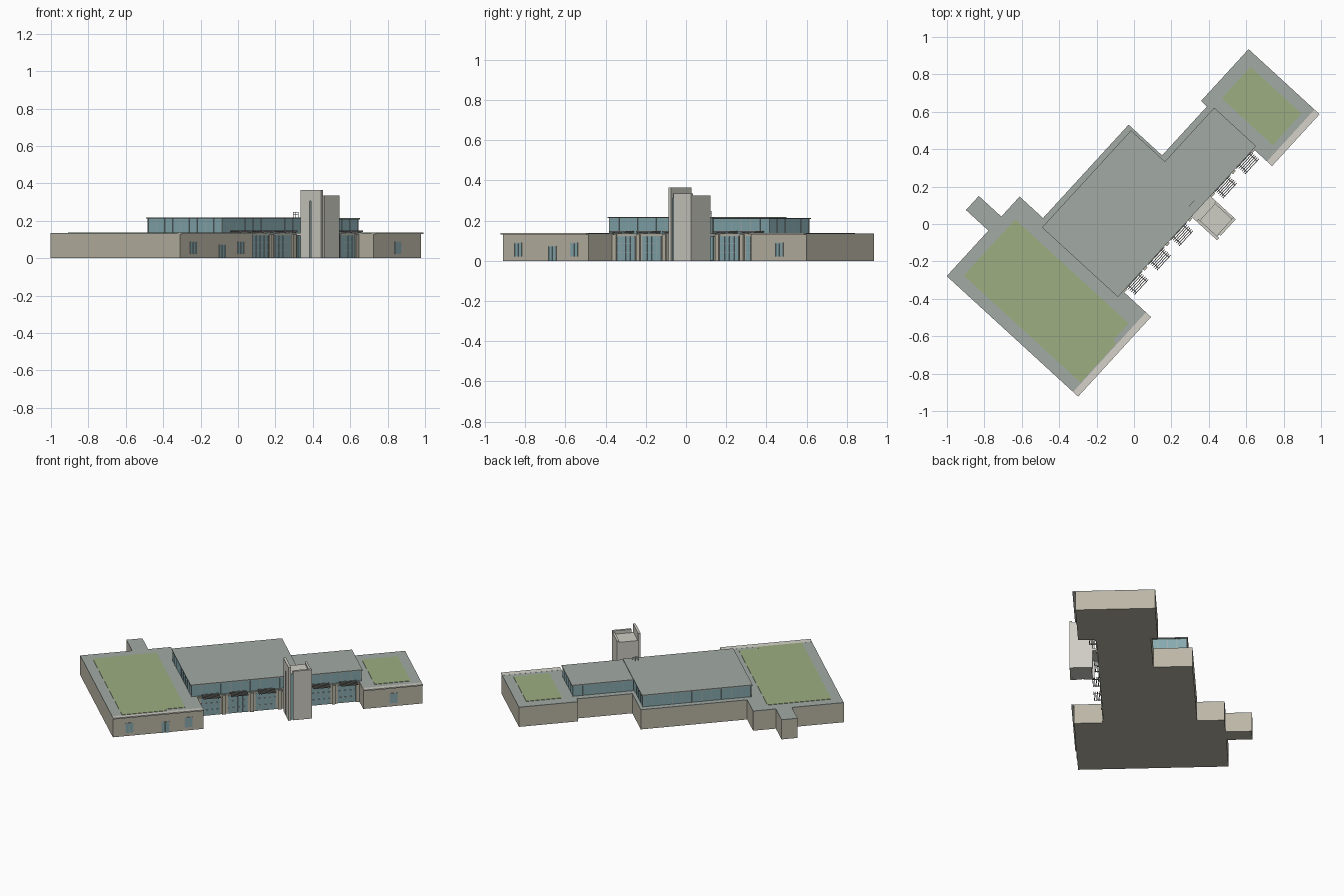
import bpy, bmesh
from math import radians
from mathutils import Matrix, Vector

if "Cube" in bpy.data.objects:
    bpy.data.objects.remove(bpy.data.objects["Cube"])

# Building frame: U runs along the long axis, V towards the street facade
ROT = Matrix.Rotation(radians(-42.5), 4, 'Z')


def mat(name, c):
    m = bpy.data.materials.new(name)
    m.diffuse_color = (*c, 1)
    m.use_nodes = True
    m.node_tree.nodes["Principled BSDF"].inputs["Base Color"].default_value = m.diffuse_color
    return m


WALL = mat("wall", (0.50, 0.47, 0.38))
ROOF = mat("roof", (0.36, 0.40, 0.37))
GREEN = mat("planted_roof", (0.34, 0.42, 0.22))
GLASS = mat("glass", (0.24, 0.40, 0.43))
FRAME = mat("frame", (0.36, 0.42, 0.42))
STONE = mat("pale_stone", (0.62, 0.61, 0.55))
DARK = mat("slat", (0.25, 0.25, 0.24))


def finish(name, bm, material):
    bmesh.ops.recalc_face_normals(bm, faces=bm.faces)
    bm.transform(ROT)
    me = bpy.data.meshes.new(name)
    bm.to_mesh(me)
    bm.free()
    me.materials.append(material)
    ob = bpy.data.objects.new(name, me)
    bpy.context.collection.objects.link(ob)
    return ob


def boxes(name, items, material):
    """Each item is (u0, u1, v0, v1, z0, z1); all become one object."""
    bm = bmesh.new()
    for u0, u1, v0, v1, z0, z1 in items:
        m = (Matrix.Translation(((v0 + v1) / 2, (u0 + u1) / 2, (z0 + z1) / 2))
             @ Matrix.Diagonal((v1 - v0, u1 - u0, z1 - z0, 1)))
        bmesh.ops.create_cube(bm, size=1, matrix=m)
    return finish(name, bm, material)


def prism(name, uv, z0, z1, material):
    """Extruded plan outline."""
    bm = bmesh.new()
    f = bm.faces.new([bm.verts.new((v, u, z0)) for u, v in uv])
    r = bmesh.ops.extrude_face_region(bm, geom=[f])
    bmesh.ops.translate(bm, vec=(0, 0, z1 - z0),
                        verts=[g for g in r["geom"] if isinstance(g, bmesh.types.BMVert)])
    return finish(name, bm, material)


def eave(name, u0, u1, v0, v1):
    """Thin plate rising outward along a wing front."""
    bm = bmesh.new()
    prof = [(v0, .130), (v1, .130), (v1, .138), (v0, .1355)]
    f = bm.faces.new([bm.verts.new((v, u0, z)) for v, z in prof])
    r = bmesh.ops.extrude_face_region(bm, geom=[f])
    bmesh.ops.translate(bm, vec=Vector((0, u1 - u0, 0)),
                        verts=[g for g in r["geom"] if isinstance(g, bmesh.types.BMVert)])
    return finish(name, bm, STONE)


# Ground floor footprint: wing, rear stub, hall, link, small wing
plan = [(-.882, .386), (-.305, .386), (-.305, .20), (.727, .20), (.727, .316),
        (1.103, .316), (1.103, -.18), (.727, -.18), (.727, -.137), (.372, -.137),
        (.372, -.38), (-.305, -.38), (-.305, -.55), (-.45, -.55), (-.45, -.713),
        (-.552, -.713), (-.552, -.55), (-.882, -.55)]
prism("ground_floor_walls", plan, 0, .130, WALL)
prism("low_roof", plan, .130, .135, ROOF)
eave("large_wing_eave", -.882, -.305, .366, .403)
eave("small_wing_eave", .727, 1.103, .298, .335)

# Planted roofs
prism("large_green_roof", [(-.818, -.485), (-.411, -.485), (-.411, .338), (-.535, .338),
                           (-.535, .362), (-.818, .362)], .134, .1375, GREEN)
prism("small_green_roof", [(.812, -.108), (1.04, -.108), (1.04, .262), (.812, .262)],
      .134, .1375, GREEN)


def clerestory(name, u0, u1, v0, v1, top):
    """Glazed upper storey with mullions and a flat roof."""
    i = .008
    a, b, c, d = u0 + i, u1 - i, v0 + i, v1 - i
    boxes(name + "_glass", [(a, b, c, d, .134, top - .006)], GLASS)
    boxes(name + "_roof", [(u0, u1, v0, v1, top - .007, top)], ROOF)
    t, bars = .002, []
    nu, nv = round((b - a) / .06), round((d - c) / .06)
    for k in range(nu + 1):
        u = a + (b - a) * k / nu
        bars += [(u - t, u + t, v - t, v + t, .134, top - .006) for v in (c, d)]
    for k in range(nv + 1):
        v = c + (d - c) * k / nv
        bars += [(u - t, u + t, v - t, v + t, .134, top - .006) for u in (a, b)]
    boxes(name + "_mullions", bars, FRAME)


clerestory("hall_clerestory", -.346, .358, -.350, .200, .219)
clerestory("link_clerestory", .350, .748, -.104, .200, .214)

# Facade bays: glazing, mullion grid and slatted sun shade
glass, bars, slats = [], [], []
for cu in (-.222, -.045, .132, .478, .653):
    h = .063
    glass.append((cu - h, cu + h, .195, .2025, .002, .122))
    for k in range(5):
        u = cu - h + 2 * h * k / 4
        bars.append((u - .0015, u + .0015, .2, .205, .002, .122))
    for z in (.04, .085, .122):
        bars.append((cu - h, cu + h, .2, .205, z - .0015, z + .0015))
    for k in range(6):
        v = .202 + k * .011
        slats.append((cu - .055, cu + .055, v - .002, v + .002, .140, .147))
    for u in (cu - .04, cu + .04):
        slats.append((u - .002, u + .002, .185, .26, .136, .140))
boxes("bay_glazing", glass, GLASS)
boxes("bay_mullions", bars, FRAME)
boxes("sun_shade_slats", slats, DARK)

# Piers between the bays
boxes("facade_piers", [(u - .012, u + .012, .2, .21, 0, .130)
                       for u in (-.293, -.134, .043, .221, .40, .565, .715)], WALL)

# Windows and door in the wing fronts
panes, rims = [], []
for u, v, z0, z1 in ((-.777, .386, .022, .088), (-.547, .386, 0, .072),
                     (-.40, .386, .022, .088), (.92, .316, .022, .088)):
    panes.append((u - .024, u + .024, v - .005, v + .002, z0, z1))
    rims += [(u + s - .002, u + s + .002, v, v + .004, z0, z1) for s in (-.024, 0, .024)]
    rims.append((u - .026, u + .026, v, v + .004, z1 - .002, z1 + .002))
boxes("wing_windows", panes, GLASS)
boxes("wing_window_frames", rims, FRAME)

# Entrance tower: core, wall slabs of different heights, glass slots
boxes("tower_core", [(.252, .372, .246, .368, 0, .312)], STONE)
boxes("tower_slabs", [(.236, .252, .236, .302, 0, .365), (.236, .252, .314, .386, 0, .365),
                      (.236, .252, .302, .314, .305, .365),
                      (.266, .386, .368, .384, 0, .335),
                      (.372, .386, .240, .368, 0, .325)], STONE)
boxes("tower_slot_glass", [(.242, .252, .302, .314, 0, .305),
                           (.252, .266, .366, .374, 0, .312)], GLASS)

# Entrance link between tower and facade
boxes("entrance_canopy", [(.236, .386, .198, .25, .122, .136)], STONE)
boxes("entrance_glass", [(.25, .372, .198, .206, .002, .122)], GLASS)

# Small roof guard rail by the tower
rail = [(u - .001, u + .001, .152, .154, .218, .246) for u in (.27, .29, .31)]
rail += [(.27, .31, .152, .154, z, z + .002) for z in (.232, .245)]
boxes("roof_guard_rail", rail, FRAME)
